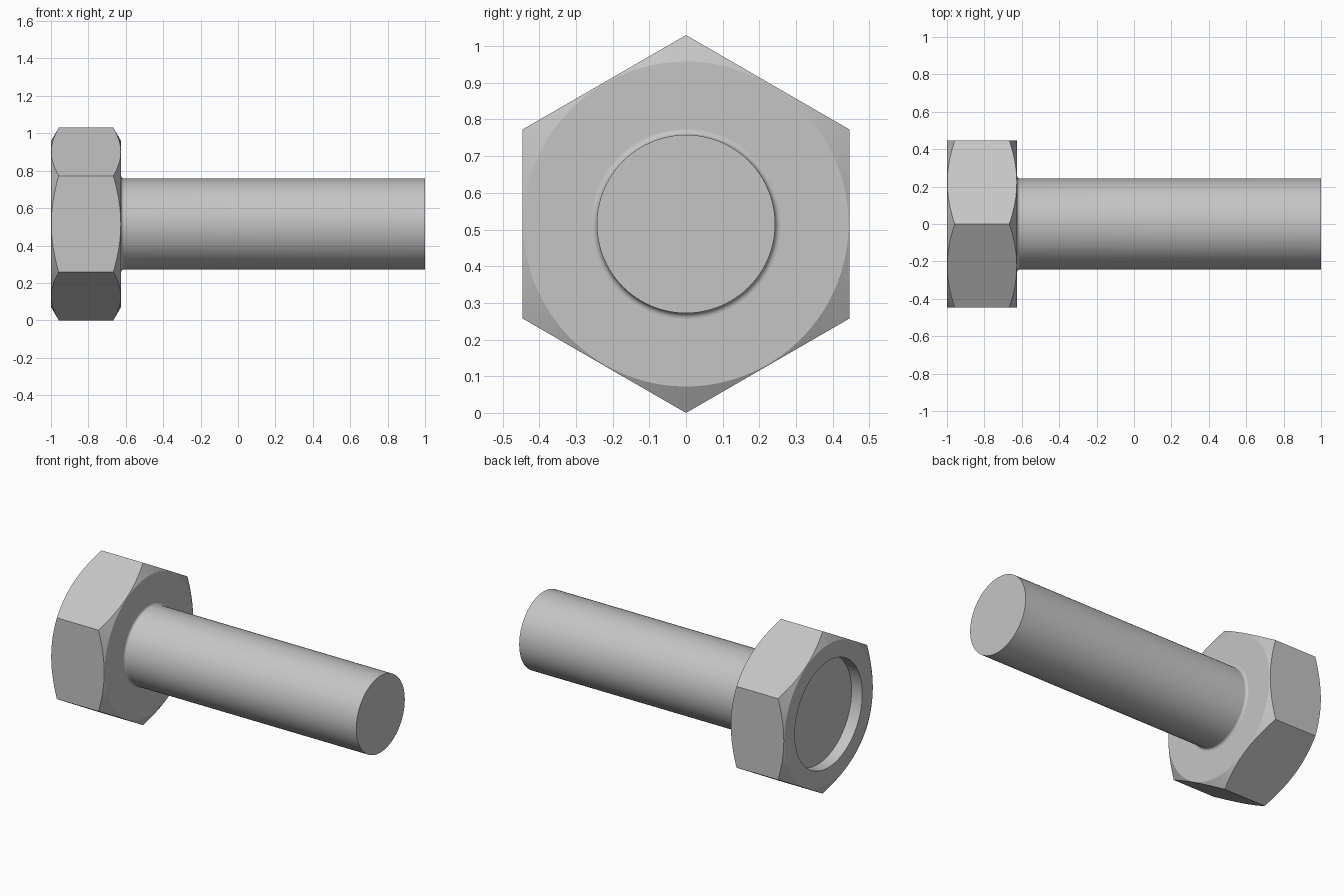
import bpy
import bmesh
from math import sin, cos, tan, pi, radians

cube = bpy.data.objects.get("Cube")
if cube:
    bpy.data.objects.remove(cube, do_unlink=True)

STEPS = 120
FLAT = 0.446                 # half width across the flats
AXIS_Z = FLAT / cos(pi / 6)  # axis height, so the lowest corner rests on the ground
BACK, FRONT = -1.0, -0.625   # ends of the head along x
SHANK_R, FILLET = 0.243, 0.016

steel = bpy.data.materials.new("steel grey")
steel.use_nodes = True
steel.diffuse_color = (0.56, 0.56, 0.56, 1)
steel.node_tree.nodes["Principled BSDF"].inputs["Base Color"].default_value = (0.56, 0.56, 0.56, 1)


def circle(x, r):
    """Ring of constant radius."""
    return lambda a: (x, r)


def hexagon(x_end, inward):
    """Hexagonal ring whose corners are cut back by a 30 degree chamfer cone."""
    def ring(a):
        r = FLAT / cos((a + pi / 6) % (pi / 3) - pi / 6)
        return x_end + inward * (r - FLAT + 0.003) * tan(radians(30)), r
    return ring


def loft(name, rings, cap_start=False, cap_end=False):
    """Skin a chain of rings around the x axis."""
    bm = bmesh.new()
    loops = []
    for ring in rings:
        loop = []
        for i in range(STEPS):
            a = 2 * pi * i / STEPS
            x, r = ring(a)
            loop.append(bm.verts.new((x, r * cos(a), AXIS_Z + r * sin(a))))
        loops.append(loop)
    for p, q in zip(loops, loops[1:]):
        for i in range(STEPS):
            j = (i + 1) % STEPS
            bm.faces.new((p[i], p[j], q[j], q[i]))
    if cap_start:
        bm.faces.new(loops[0])
    if cap_end:
        bm.faces.new(loops[-1])
    bmesh.ops.recalc_face_normals(bm, faces=bm.faces)
    mesh = bpy.data.meshes.new(name)
    bm.to_mesh(mesh)
    bm.free()
    mesh.materials.append(steel)
    obj = bpy.data.objects.new(name, mesh)
    bpy.context.collection.objects.link(obj)
    bpy.ops.object.select_all(action='DESELECT')
    obj.select_set(True)
    bpy.context.view_layer.objects.active = obj
    bpy.ops.object.shade_smooth_by_angle(angle=radians(25))
    return obj


# Hexagonal head: recessed outer face, chamfered corners, opening for the shank
loft("hex_head", [
    circle(BACK + 0.075, 0.338),
    circle(BACK, 0.338),
    circle(BACK, FLAT - 0.003),
    hexagon(BACK, 1),
    hexagon(FRONT, -1),
    circle(FRONT, FLAT - 0.003),
    circle(FRONT, SHANK_R + FILLET),
], cap_start=True)

# Plain shank, flaring into the head with a small fillet
fillet = [circle(FRONT + FILLET * (1 - cos(t)), SHANK_R + FILLET * (1 - sin(t)))
          for t in (k * pi / 12 for k in range(7))]
loft("shank", fillet + [circle(1.0, SHANK_R)], cap_end=True)
